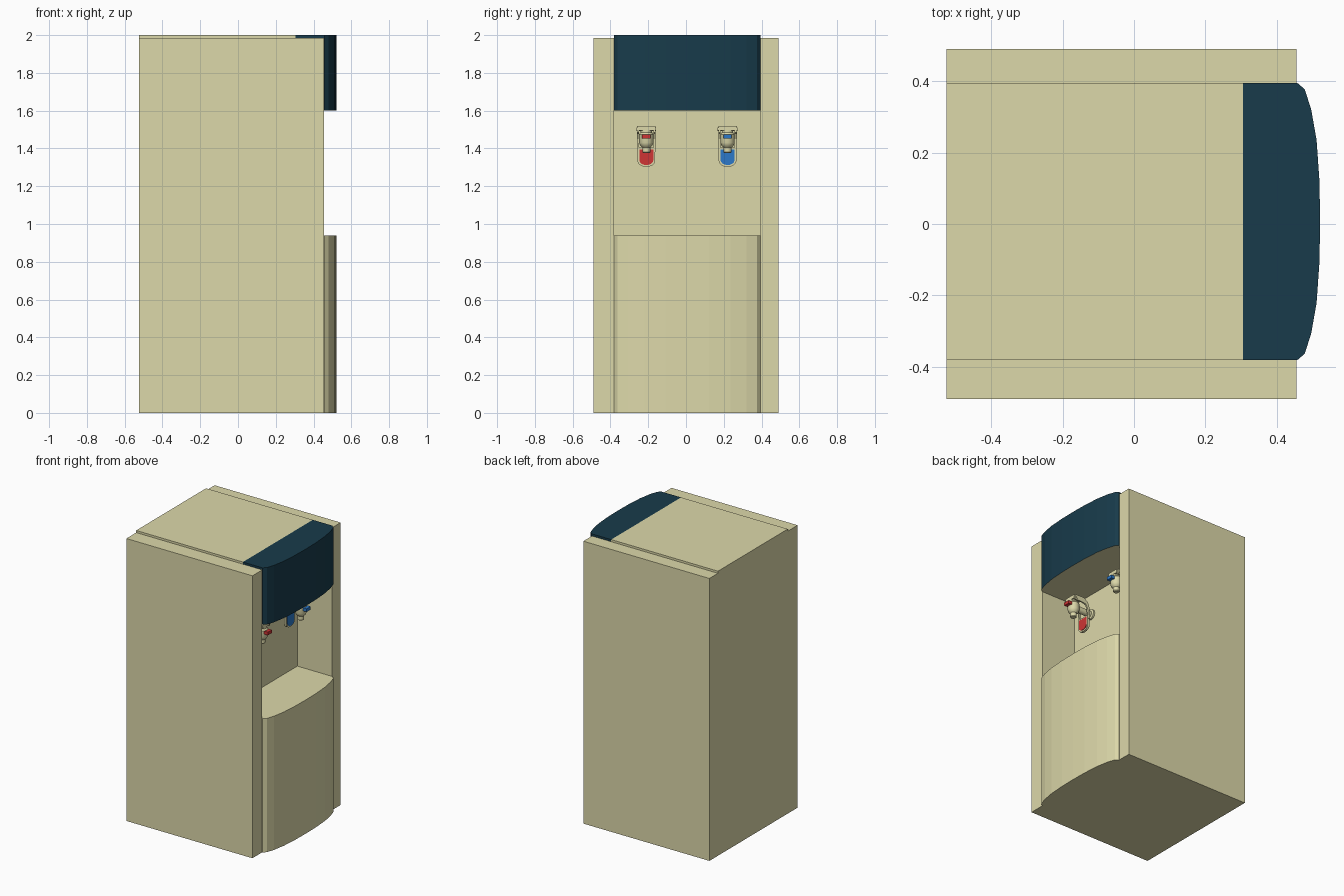
import bpy, bmesh, math
from mathutils import Matrix, Vector

if "Cube" in bpy.data.objects:
    bpy.data.objects.remove(bpy.data.objects["Cube"])


def material(name, rgb):
    m = bpy.data.materials.new(name)
    m.diffuse_color = (*rgb, 1)
    m.use_nodes = True
    m.node_tree.nodes["Principled BSDF"].inputs["Base Color"].default_value = m.diffuse_color
    return m


CREAM = material("cream", (0.72, 0.69, 0.40))
NAVY = material("navy", (0.009, 0.044, 0.07))
RED = material("red", (0.62, 0.035, 0.035))
BLUE = material("blue", (0.025, 0.19, 0.58))


def finish(name, bm, mat, smooth=False):
    bmesh.ops.recalc_face_normals(bm, faces=bm.faces)
    me = bpy.data.meshes.new(name)
    bm.to_mesh(me)
    bm.free()
    me.materials.append(mat)
    ob = bpy.data.objects.new(name, me)
    bpy.context.collection.objects.link(ob)
    if smooth:
        bpy.ops.object.select_all(action='DESELECT')
        ob.select_set(True)
        bpy.context.view_layer.objects.active = ob
        bpy.ops.object.shade_smooth_by_angle(angle=math.radians(35))
    return ob


def prism(name, pts, offset, mat):
    """Extrude a closed 3D outline along an offset."""
    bm = bmesh.new()
    face = bm.faces.new([bm.verts.new(p) for p in pts])
    ext = bmesh.ops.extrude_face_region(bm, geom=[face])
    bmesh.ops.translate(bm, vec=offset, verts=[v for v in ext['geom'] if isinstance(v, bmesh.types.BMVert)])
    return finish(name, bm, mat)


def box(name, x, y, z, mat=CREAM):
    pts = [(x[0], y[0], z[0]), (x[1], y[0], z[0]), (x[1], y[1], z[0]), (x[0], y[1], z[0])]
    return prism(name, pts, (0, 0, z[1] - z[0]), mat)


def lathe(name, profile, origin, axis, mat, n=20):
    """Spin (radius, height) steps about an axis through origin."""
    bm = bmesh.new()
    turn = Vector((0, 0, 1)).rotation_difference(Vector(axis)).to_matrix().to_4x4()
    rings = [[bm.verts.new((r * math.cos(2 * math.pi * i / n), r * math.sin(2 * math.pi * i / n), h))
              for i in range(n)] for r, h in profile]
    for a, b in zip(rings, rings[1:]):
        for i in range(n):
            bm.faces.new((a[i], a[(i + 1) % n], b[(i + 1) % n], b[i]))
    bm.faces.new(rings[0])
    bm.faces.new(rings[-1])
    bmesh.ops.transform(bm, matrix=Matrix.Translation(origin) @ turn, verts=bm.verts)
    return finish(name, bm, mat, True)


# Cabinet: two side panels and a slightly taller centre column
MID, HALF, BACK, WALL = 0.007, 0.388, -0.525, 0.185
YL, YR = MID - HALF, MID + HALF
box("side_panel_left", (BACK, 0.455), (-0.49, YL), (0, 1.985))
box("side_panel_right", (BACK, 0.455), (YR, 0.49), (0, 1.985))
box("centre_column", (BACK, WALL), (YL, YR), (0, 2.0))
box("hood_core", (WALL, 0.305), (YL, YR), (1.6, 2.0))

# Bowed fronts of the hood and the lower door
half_bow = [(0.457, HALF), (0.478, 0.37), (0.496, 0.313), (0.511, 0.228), (0.519, 0.115)]
bow = [(x, MID - y) for x, y in half_bow] + [(0.521, MID)] + [(x, MID + y) for x, y in reversed(half_bow)]


def bowed(name, back, z0, z1, mat):
    outline = [(back, YL)] + bow + [(back, YR)]
    return prism(name, [(x, y, z0) for x, y in outline], (0, 0, z1 - z0), mat)


bowed("lower_door", WALL, 0, 0.94, CREAM)
hood = bowed("hood_front", 0.305, 1.6, 2.0, NAVY)
hood.data.materials.append(CREAM)
for p in hood.data.polygons:
    if p.normal.z < -0.5:
        p.material_index = 1


def paddle_outline(x, yc, w, top, bottom):
    """Tongue with a rounded lower end."""
    pts = [(x, yc - w, top)]
    for i in range(9):
        a = math.pi + math.pi * i / 8
        pts.append((x, yc + w * math.cos(a), bottom + w * 0.7 + w * 0.7 * math.sin(a)))
    return pts + [(x, yc + w, top)]


def tap(name, y, colour):
    # Wall fitting and vertical valve body with spout
    lathe(name + "_wall_pipe", [(0.036, 0), (0.036, 0.012), (0.022, 0.016), (0.022, 0.15)],
          (WALL, y, 1.45), (1, 0, 0), CREAM)
    lathe(name + "_valve_body", [(0.017, 1.375), (0.021, 1.38), (0.021, 1.405), (0.032, 1.415),
                                 (0.038, 1.43), (0.038, 1.475), (0.03, 1.485), (0.03, 1.505)],
          (0.335, y, 0), (0, 0, 1), CREAM)
    # Fork: side arms curving back and down to the paddle, with a top bridge
    arm = [(0.36, 1.52), (0.29, 1.52), (0.255, 1.50), (0.24, 1.46), (0.238, 1.38),
           (0.252, 1.38), (0.256, 1.45), (0.272, 1.478), (0.30, 1.484), (0.36, 1.484)]
    for side in (-1, 1):
        prism(name + "_fork_arm", [(x, y + side * 0.038, z) for x, z in arm], (0, side * 0.011, 0), CREAM)
    box(name + "_fork_bridge", (0.30, 0.365), (y - 0.04, y + 0.04), (1.495, 1.52))
    lathe(name + "_hinge_pin", [(0.009, -0.052), (0.009, 0.052)], (0.345, y, 1.502), (0, 1, 0), CREAM, 12)
    # Coloured front lever
    box(name + "_lever", (0.36, 0.395), (y - 0.022, y + 0.022), (1.452, 1.474), colour)
    # Cup paddle with coloured inset
    prism(name + "_paddle", paddle_outline(0.238, y, 0.047, 1.405, 1.302), (0.016, 0, 0), CREAM)
    prism(name + "_paddle_inset", paddle_outline(0.25, y, 0.037, 1.395, 1.312), (0.008, 0, 0), colour)


tap("hot_tap", -0.21, RED)
tap("cold_tap", 0.22, BLUE)
